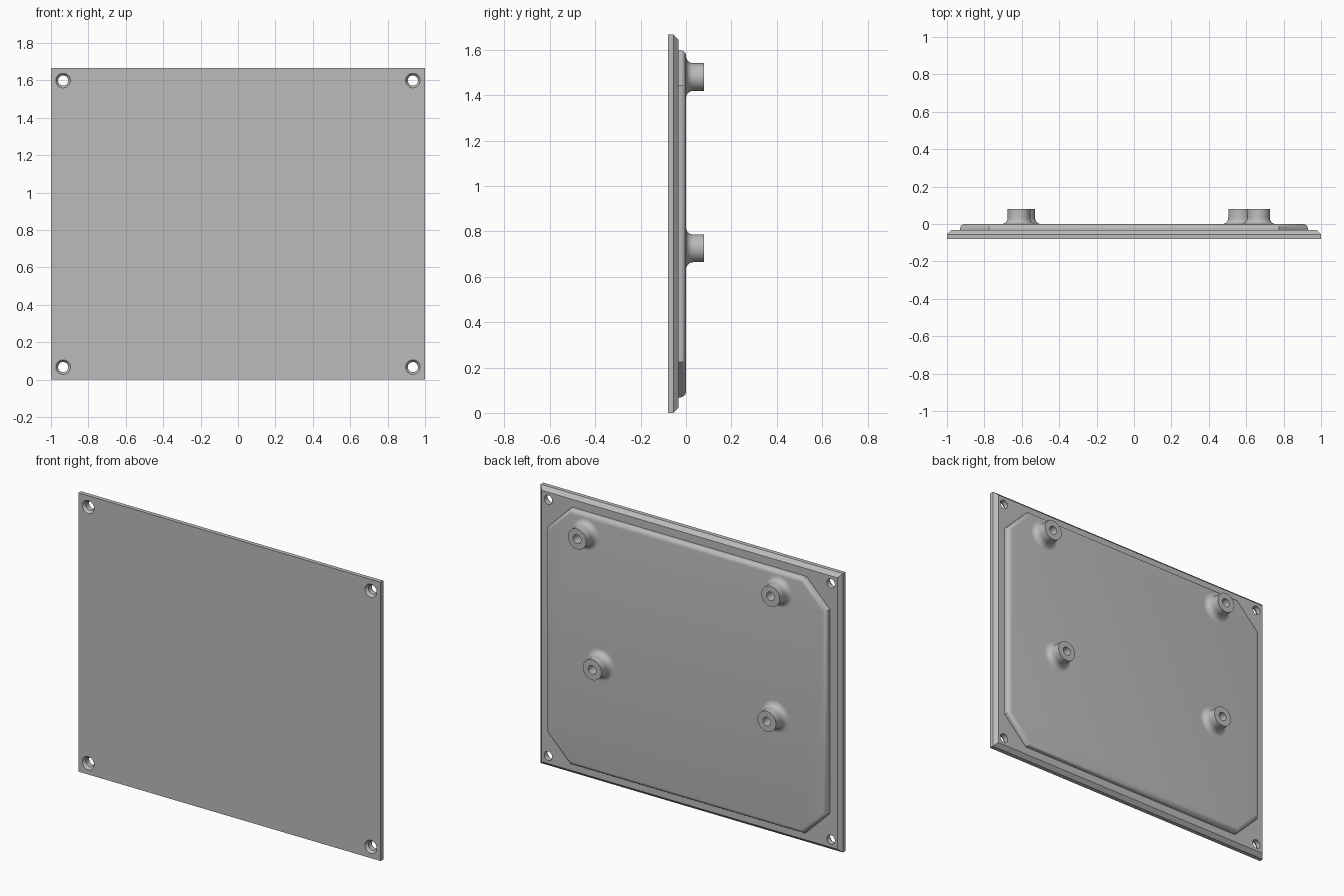
import bpy
import bmesh
from math import sin, cos, pi, sqrt, radians
from mathutils import Vector

cube = bpy.data.objects.get("Cube")
if cube:
    bpy.data.objects.remove(cube, do_unlink=True)

HEIGHT = 1.667
MID_Z = HEIGHT / 2

grey = bpy.data.materials.new("plain grey")
grey.use_nodes = True
COLOUR = (0.5, 0.5, 0.5, 1)
grey.diffuse_color = COLOUR
grey.node_tree.nodes["Principled BSDF"].inputs["Base Color"].default_value = COLOUR


def loft(name, rings, caps=True):
    """Skin a list of equal-length closed rings into one object."""
    bm = bmesh.new()
    loops = [[bm.verts.new(p) for p in ring] for ring in rings]
    n = len(loops[0])
    for a, b in zip(loops, loops[1:]):
        for i in range(n):
            j = (i + 1) % n
            bm.faces.new((a[i], a[j], b[j], b[i]))
    if caps:
        bm.faces.new(loops[0])
        bm.faces.new(loops[-1])
    bmesh.ops.recalc_face_normals(bm, faces=bm.faces)
    mesh = bpy.data.meshes.new(name)
    bm.to_mesh(mesh)
    bm.free()
    mesh.materials.append(grey)
    obj = bpy.data.objects.new(name, mesh)
    bpy.context.collection.objects.link(obj)
    return obj


def activate(obj):
    bpy.ops.object.select_all(action='DESELECT')
    obj.select_set(True)
    bpy.context.view_layer.objects.active = obj


def smooth(obj):
    activate(obj)
    bpy.ops.object.shade_smooth_by_angle(angle=radians(30))


def rectangle(y, inset):
    hx, hz = 1 - inset, MID_Z - inset
    return [(sx * hx, y, MID_Z + sz * hz)
            for sx, sz in ((-1, -1), (1, -1), (1, 1), (-1, 1))]


def octagon(y, inset):
    """Rectangle with cut corners, offset evenly inward."""
    hx, hz = 0.93 - inset, 0.765 - inset
    c = 0.155 - inset * (2 - sqrt(2))
    corners = ((hx, hz - c), (hx - c, hz), (c - hx, hz), (-hx, hz - c),
               (-hx, c - hz), (c - hx, -hz), (hx - c, -hz), (hx, c - hz))
    return [(x, y, MID_Z + z) for x, z in corners]


def circle(x, y, z, r, n=40):
    return [(x + r * cos(2 * pi * i / n), y, z + r * sin(2 * pi * i / n))
            for i in range(n)]


# Cover plate with a chamfered back edge
plate = loft("cover_plate", [rectangle(-0.08, 0), rectangle(-0.055, 0),
                             rectangle(-0.033, 0.022)])

# Countersunk screw holes in the corners
HOLE = ((-0.09, 0.047), (-0.065, 0.027), (0.0, 0.027))
for sx in (-1, 1):
    for sz in (-1, 1):
        cutter = loft("hole_cutter", [circle(sx * 0.935, y, MID_Z + sz * 0.766, r)
                                      for y, r in HOLE])
        cutter.hide_render = True
        mod = plate.modifiers.new("screw_hole", 'BOOLEAN')
        mod.operation = 'DIFFERENCE'
        mod.solver = 'EXACT'
        mod.object = cutter
        activate(plate)
        bpy.ops.object.modifier_apply(modifier=mod.name)
        bpy.data.objects.remove(cutter, do_unlink=True)
smooth(plate)

# Raised panel with cut corners and a rounded rim
R = 0.026
arc = [i * pi / 12 for i in range(7)]
panel = loft("raised_panel", [octagon(-0.035, 0)] +
             [octagon(R * (sin(a) - 1), R * (1 - cos(a))) for a in arc])
smooth(panel)

# Hollow mounting bosses with a fillet at the foot
F = 0.032
BOSS = [(F * (1 - cos(a)), 0.061 + F * (1 - sin(a))) for a in arc]
BOSS += [(0.08, 0.061), (0.08, 0.026), (-0.001, 0.026)]
PLACES = {"upper_left_boss": (0.665, 1.48), "upper_right_boss": (-0.615, 1.48),
          "lower_left_boss": (0.565, 0.725), "lower_right_boss": (-0.59, 0.725)}
for name, (x, z) in PLACES.items():
    smooth(loft(name, [circle(x, y, z, r) for y, r in BOSS], caps=False))
